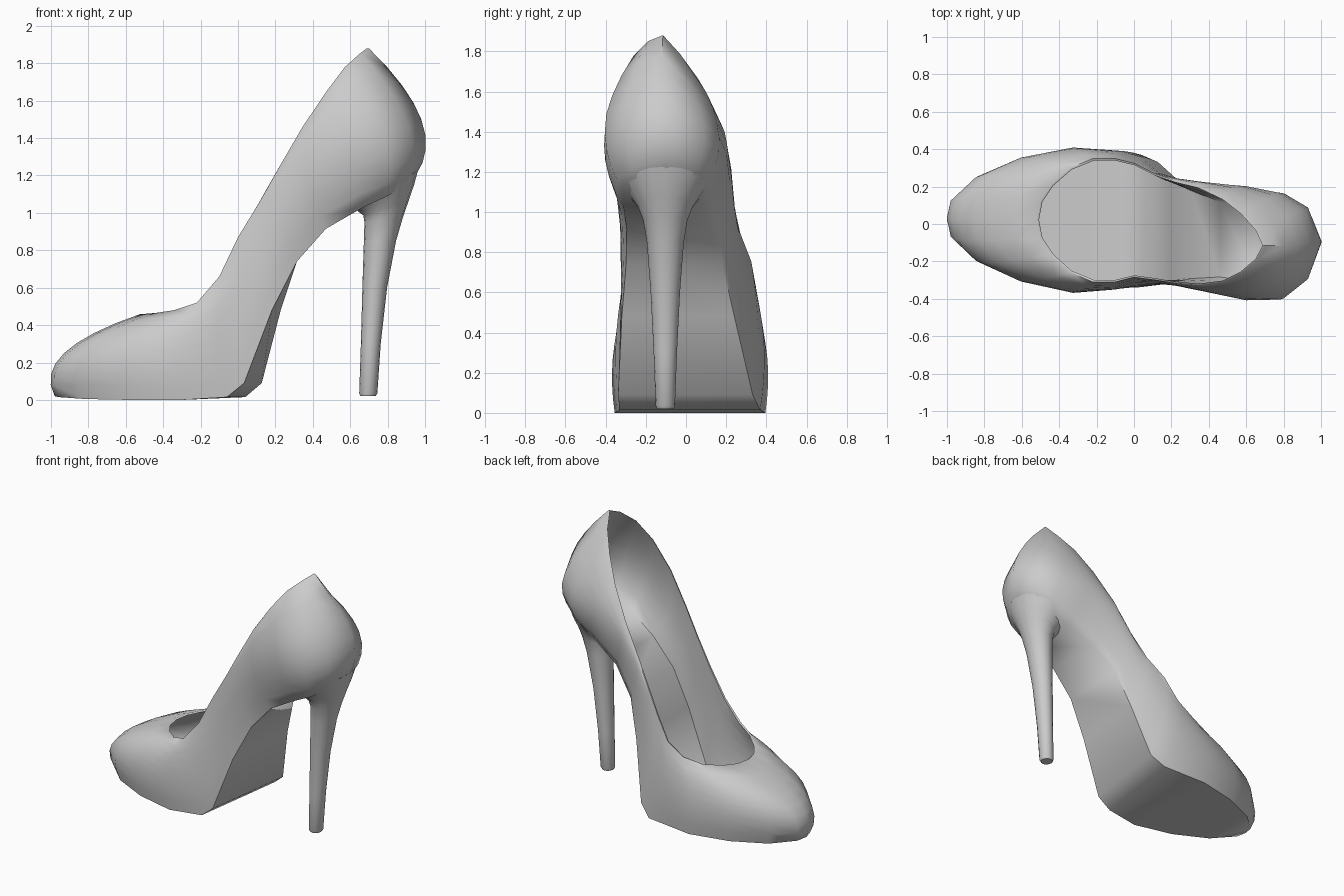
import bpy, bmesh, math

if "Cube" in bpy.data.objects:
    bpy.data.objects.remove(bpy.data.objects["Cube"])

# Half-curves from toe to heel: (x, half width, z) at matching stations
SOLE = [(-.98, 0, .02), (-.96, .07, .015), (-.82, .2, .005), (-.58, .31, 0), (-.3, .375, 0),
        (-.01, .35, .015), (.08, .335, .09), (.205, .28, .48), (.315, .24, .74), (.47, .21, .915),
        (.67, .2, 1.03), (.8, .18, 1.09), (.89, .13, 1.15), (.95, 0, 1.2)]
MID = [(-.93, 0, .25), (-.91, .11, .25), (-.79, .23, .28), (-.58, .33, .28), (-.32, .385, .27),
       (-.1, .37, .33), (.02, .34, .45), (.14, .295, .75), (.24, .285, .98), (.37, .288, 1.18),
       (.6, .305, 1.33), (.78, .285, 1.4), (.91, .19, 1.46), (.98, 0, 1.5)]
RIM = [(-.52, 0, .46), (-.5, .1, .46), (-.44, .19, .465), (-.34, .28, .48), (-.22, .33, .52),
       (-.1, .33, .66), (0, .305, .87), (.11, .285, 1.05), (.22, .275, 1.24), (.35, .265, 1.46),
       (.48, .225, 1.65), (.58, .16, 1.78), (.66, .08, 1.85), (.7, 0, 1.88)]
INSOLE = [(-.9, 0, .1), (-.86, .1, .1), (-.74, .2, .1), (-.54, .29, .1), (-.3, .34, .1),
          (-.08, .33, .11), (.05, .31, .14), (.19, .265, .52), (.305, .235, .78), (.46, .2, .97),
          (.65, .2, 1.09), (.78, .18, 1.15), (.86, .13, 1.2), (.91, 0, 1.25)]
# Sideways bend of the foot: (x, y of centreline)
CENTRE = [(-1.1, .03), (-.3, .02), (.02, .02), (.15, -.03), (.5, -.09), (.75, -.122), (1.1, -.085)]
N = len(SOLE)


def centre(x):
    for (x0, y0), (x1, y1) in zip(CENTRE, CENTRE[1:]):
        if x <= x1:
            return y0 + (y1 - y0) * (x - x0) / (x1 - x0)
    return CENTRE[-1][1]


def through(a, b, c, t):
    """Parabola through three points at t = 0, .5, 1."""
    ka, kb, kc = (1 - t) * (1 - 2 * t), 4 * t * (1 - t), t * (2 * t - 1)
    return tuple(ka * p + kb * q + kc * r for p, q, r in zip(a, b, c))


def inset(curve, dx, scale, drop):
    """Shrink a half-curve to make the lining side of the wall."""
    out = []
    for i, (x, w, z) in enumerate(curve):
        f = 1 - 2 * i / (N - 1)
        out.append((x + dx * f, w * scale, z - drop * max(f, 0)))
    return out


def add_ring(bm, half, shear, dip):
    """Mirror a half-curve about the bent centreline; the +y side of the rim dips."""
    def vert(i, side):
        x, w, z = half[i]
        k = shear * (1 if 5 <= i <= 6 else .6 if i == 7 else 0)
        if side > 0:
            z -= dip * max(0, math.sin(math.pi * (i - 4) / (N - 5)))
        return bm.verts.new((x + k * side * w, centre(x) + side * w, z))
    return [vert(i, 1) for i in range(N)] + [vert(i, -1) for i in range(N - 2, 0, -1)]


def bridge(bm, a, b):
    n = len(a)
    for i in range(n):
        bm.faces.new((a[i], a[(i + 1) % n], b[(i + 1) % n], b[i]))


def cap(bm, ring):
    """Close a ring with strips running from side to side."""
    n = len(ring)
    for i in range(N - 1):
        vs = [ring[i], ring[i + 1], ring[-(i + 1) % n], ring[-i % n]]
        bm.faces.new(list(dict.fromkeys(vs)))


def finish(bm, name, angle):
    bmesh.ops.recalc_face_normals(bm, faces=bm.faces[:])
    me = bpy.data.meshes.new(name)
    bm.to_mesh(me)
    bm.free()
    ob = bpy.data.objects.new(name, me)
    bpy.context.collection.objects.link(ob)
    bpy.ops.object.select_all(action='DESELECT')
    ob.select_set(True)
    bpy.context.view_layer.objects.active = ob
    bpy.ops.object.shade_smooth_by_angle(angle=math.radians(angle))


# Shoe body: outsole, outer wall, rim, lining and insole
DIP = .18
bm = bmesh.new()
rings = []
for k in range(9):
    t = k / 8
    half = [through(a, b, c, t) for a, b, c in zip(SOLE, MID, RIM)]
    rings.append(add_ring(bm, half, .14 * (1 - t) ** 2, DIP * t * t))
rim_in, mid_in = inset(RIM, .012, .965, .01), inset(MID, .035, .92, .03)
for k in range(7):
    t = k / 6
    half = [through(a, b, c, t) for a, b, c in zip(rim_in, mid_in, INSOLE)]
    rings.append(add_ring(bm, half, 0, DIP * (1 - t) ** 2))
for a, b in zip(rings, rings[1:]):
    bridge(bm, a, b)
cap(bm, rings[0])
cap(bm, rings[-1])
finish(bm, "shoe_body", 62)

# Stiletto heel: (z, front x, back x, half depth in y, tilt)
HEEL = [(.02, .655, .735, .042, 0), (.035, .648, .745, .048, 0), (.3, .657, .763, .058, 0),
        (.6, .665, .797, .073, 0), (.85, .673, .845, .092, 0), (.96, .676, .88, .11, .1),
        (1.03, .67, .915, .138, .35), (1.08, .645, .943, .172, .5), (1.13, .61, .962, .205, .55)]
bm = bmesh.new()
rings = []
for z, x0, x1, hy, tilt in HEEL:
    ring = []
    for i in range(16):
        a = 2 * math.pi * i / 16
        dx = (x1 - x0) / 2 * math.cos(a)
        ring.append(bm.verts.new(((x0 + x1) / 2 + dx, -.103 + hy * math.sin(a), z + tilt * dx)))
    rings.append(ring)
for a, b in zip(rings, rings[1:]):
    bridge(bm, a, b)
bm.faces.new(rings[0])
bm.faces.new(rings[-1])
finish(bm, "stiletto_heel", 50)
